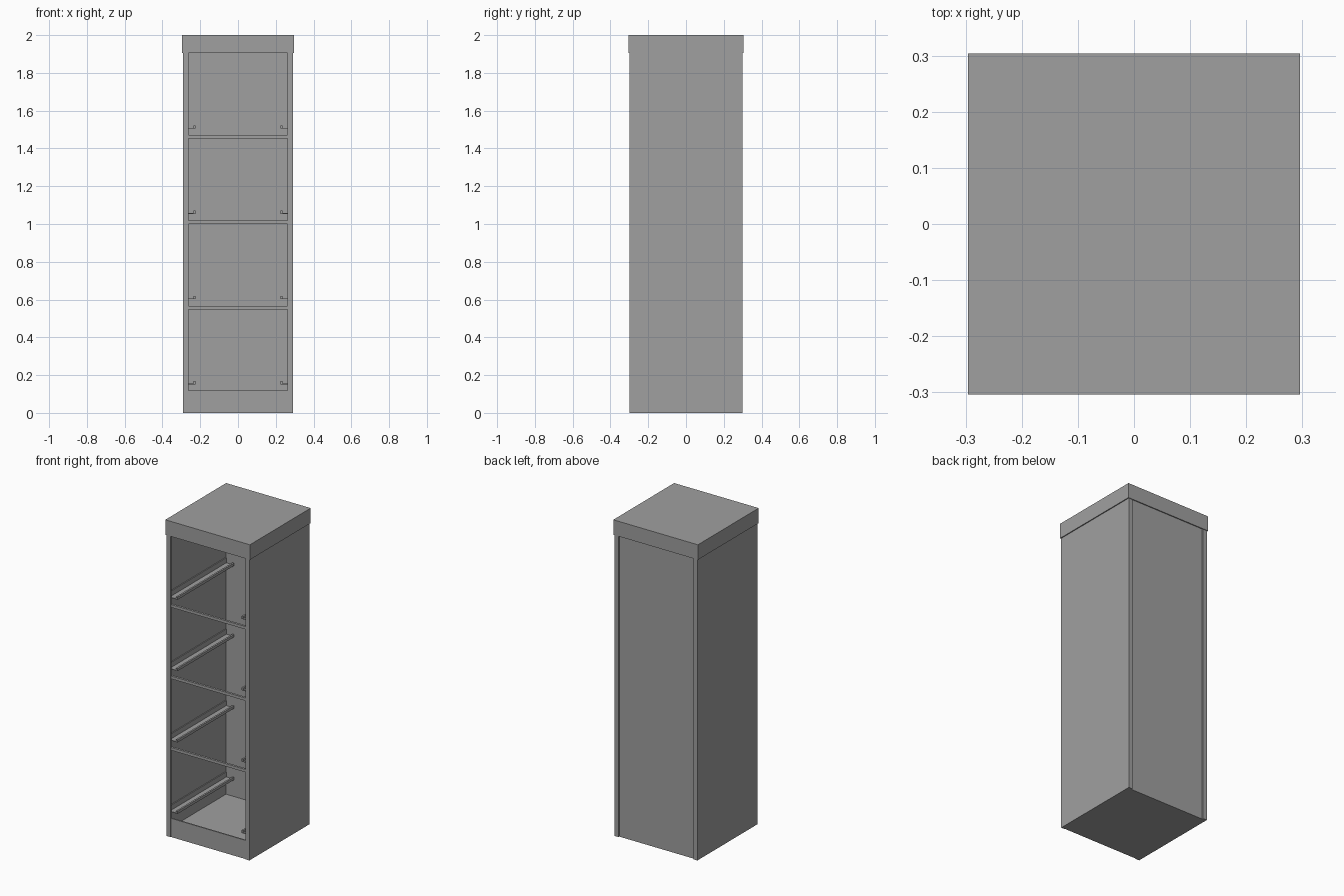
import bpy
import bmesh

cube = bpy.data.objects.get("Cube")
if cube:
    bpy.data.objects.remove(cube, do_unlink=True)

# Single painted-steel colour
GREY = (0.35, 0.35, 0.35, 1.0)
steel = bpy.data.materials.new("grey_steel")
steel.use_nodes = True
steel.diffuse_color = GREY
bsdf = steel.node_tree.nodes["Principled BSDF"]
bsdf.inputs["Base Color"].default_value = GREY
bsdf.inputs["Roughness"].default_value = 0.6


def finish(name, bm):
    bmesh.ops.recalc_face_normals(bm, faces=bm.faces)
    mesh = bpy.data.meshes.new(name)
    bm.to_mesh(mesh)
    bm.free()
    mesh.materials.append(steel)
    obj = bpy.data.objects.new(name, mesh)
    bpy.context.collection.objects.link(obj)
    return obj


def box(name, x, y, z):
    """Box from (low, high) ranges on each axis."""
    bm = bmesh.new()
    bmesh.ops.create_cube(bm, size=1)
    for v in bm.verts:
        for i, (lo, hi) in enumerate((x, y, z)):
            v.co[i] = lo if v.co[i] < 0 else hi
    return finish(name, bm)


def extrude(name, points, direction):
    """Closed profile of 3D points swept along a vector."""
    bm = bmesh.new()
    face = bm.faces.new([bm.verts.new(p) for p in points])
    swept = bmesh.ops.extrude_face_region(bm, geom=[face], use_keep_orig=True)
    verts = [g for g in swept["geom"] if isinstance(g, bmesh.types.BMVert)]
    bmesh.ops.translate(bm, verts=verts, vec=direction)
    return finish(name, bm)


W, D = 0.29, 0.30          # half width and half depth of the body
IN = 0.262                 # half width of the opening
T = 0.006                  # sheet thickness
FLANGE = 0.008
CAP_W, CAP_D, CAP_Z = 0.296, 0.304, 1.905

for side, label in ((1, "left"), (-1, "right")):
    # Side sheet with flanges folded in at front and back
    inner = W - T
    depth = D - FLANGE
    channel = [(W, -D), (W, D), (IN, D), (IN, depth),
               (inner, depth), (inner, -depth), (IN, -depth), (IN, -D)]
    extrude(label + "_side_panel", [(side * x, y, 0) for x, y in channel], (0, 0, 1.99))

    # Drawer runners: wall plate, ledge and raised inner bead
    for n in range(4):
        z = 0.151 + 0.4515 * n
        runner = [(inner, 0.036), (inner, 0), (0.224, 0), (0.224, 0.017),
                  (0.235, 0.017), (0.235, 0.004), (0.278, 0.004), (0.278, 0.036)]
        extrude(f"{label}_drawer_runner_{n + 1}",
                [(side * x, -0.285, z + h) for x, h in runner], (0, 0.565, 0))

# Recessed back sheet, floor and front plinth
box("back_panel", (-inner, inner), (depth - T, depth), (0, 1.99))
box("floor", (-inner, inner), (-depth, depth - T), (0, 0.042))
box("front_plinth", (-IN, IN), (-0.297, -0.289), (0, 0.118))

# Cross rails between drawer openings
for n in range(3):
    z = 0.557 + 0.452 * n
    box(f"cross_rail_{n + 1}", (-IN, IN), (-0.296, -0.282), (z - 0.009, z + 0.009))

# Top cap: plate with a skirt on all four sides
box("top_plate", (-CAP_W, CAP_W), (-CAP_D, CAP_D), (1.99, 2.0))
for s, fb, lr in ((-1, "front", "right"), (1, "back", "left")):
    box(fb + "_cap_skirt", (-CAP_W, CAP_W),
        sorted((s * CAP_D, s * (CAP_D - T))), (CAP_Z, 1.99))
    box(lr + "_cap_skirt", sorted((s * CAP_W, s * (CAP_W - T))),
        (-CAP_D + T, CAP_D - T), (CAP_Z, 1.99))
